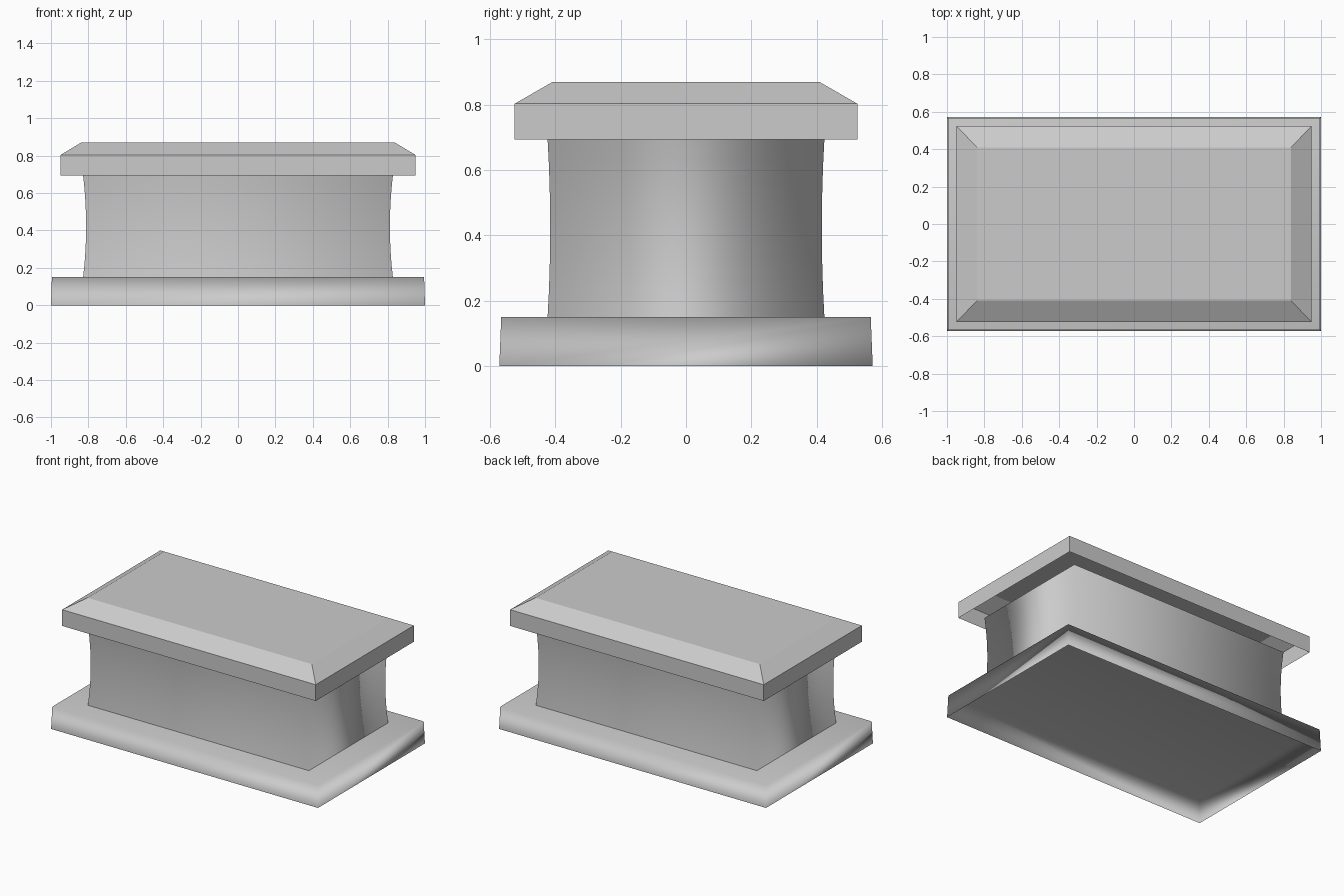
import bpy
import bmesh

cube = bpy.data.objects.get("Cube")
if cube:
    bpy.data.objects.remove(cube, do_unlink=True)

stone = bpy.data.materials.new("grey stone")
stone.use_nodes = True
GREY = (0.6, 0.6, 0.6, 1.0)
stone.diffuse_color = GREY
stone.node_tree.nodes["Principled BSDF"].inputs["Base Color"].default_value = GREY


def stacked_part(name, rings, close_top=False, smooth=False):
    """Join rectangular rings of (half width, half depth, height)."""
    bm = bmesh.new()
    loops = [[bm.verts.new((sx * w, sy * d, z))
              for sx, sy in ((-1, -1), (1, -1), (1, 1), (-1, 1))]
             for w, d, z in rings]
    for low, high in zip(loops, loops[1:]):
        for i in range(4):
            j = (i + 1) % 4
            bm.faces.new((low[i], low[j], high[j], high[i]))
    if close_top:
        bm.faces.new(loops[-1])
    for face in bm.faces:
        face.smooth = smooth
    mesh = bpy.data.meshes.new(name)
    bm.to_mesh(mesh)
    bm.free()
    mesh.materials.append(stone)
    part = bpy.data.objects.new(name, mesh)
    bpy.context.collection.objects.link(part)
    if smooth:
        # Large faces dominate the soft shading over the corners
        normals = part.modifiers.new("soft corners", 'WEIGHTED_NORMAL')
        normals.mode = 'FACE_AREA'


# Base slab, hollow underneath
stacked_part("base_slab", [(1.0, 0.572, 0), (0.995, 0.566, 0.15)],
             close_top=True, smooth=True)

# Neck, drawn in slightly at mid height
STEPS = 8
neck_rings = []
for k in range(STEPS + 1):
    t = k / STEPS
    pinch = 4 * t * (1 - t)
    neck_rings.append((0.828 - 0.016 * pinch, 0.424 - 0.008 * pinch, 0.15 + 0.543 * t))
stacked_part("neck", neck_rings, smooth=True)

# Hollow cap with a sloped rim
stacked_part("cap", [(0.95, 0.525, 0.693), (0.95, 0.525, 0.803), (0.84, 0.41, 0.869)],
             close_top=True)
